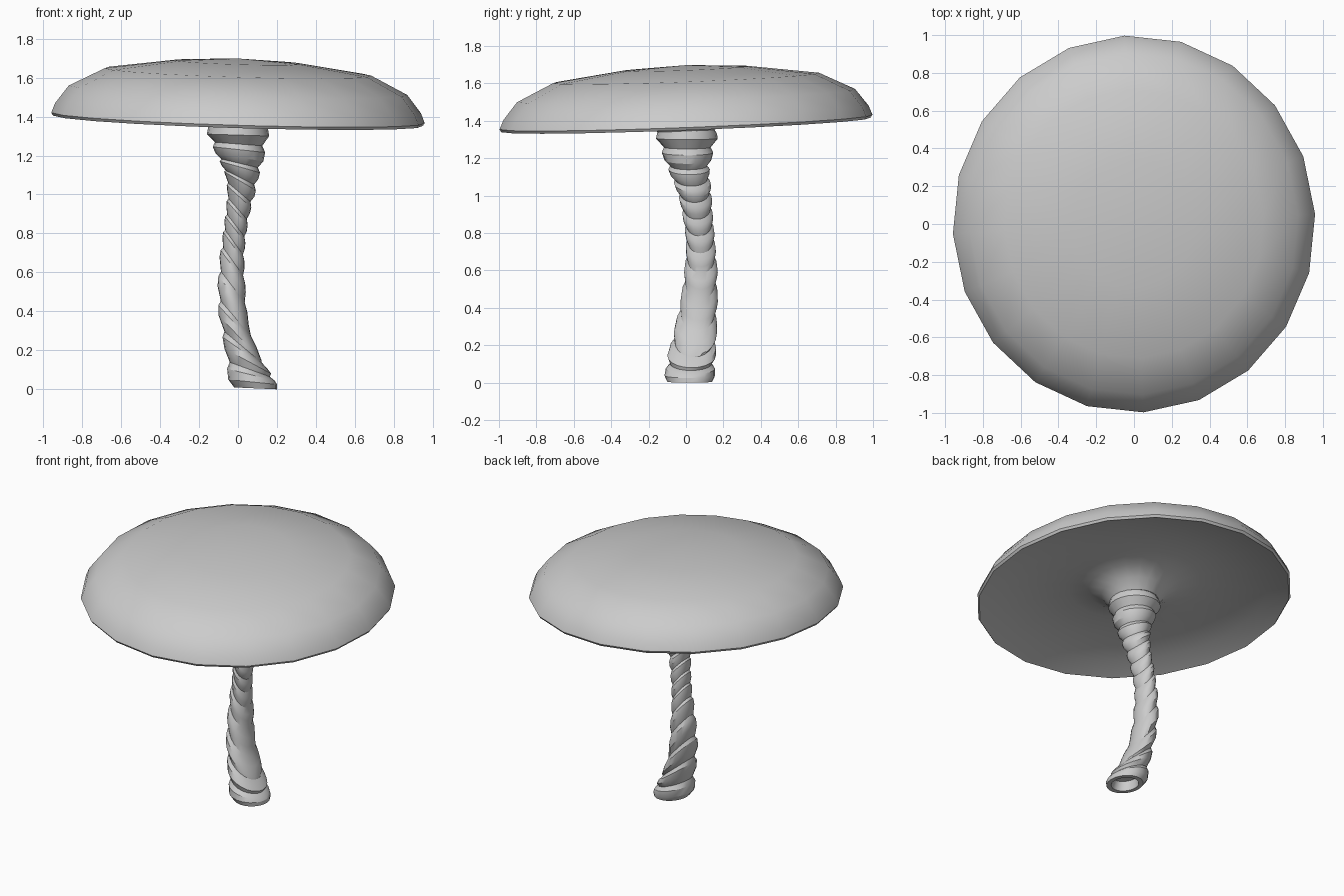
import bpy, bmesh
from math import sin, cos, tau, radians

if "Cube" in bpy.data.objects:
    bpy.data.objects.remove(bpy.data.objects["Cube"])


def loft(name, rings, angle, cap_start=False, cap_end=False):
    """Skin a list of point rings into one object."""
    bm = bmesh.new()
    loops = [[bm.verts.new(p) for p in ring] for ring in rings]
    n = len(rings[0])
    for a, b in zip(loops, loops[1:]):
        for i in range(n):
            j = (i + 1) % n
            bm.faces.new((a[i], a[j], b[j], b[i]))
    if cap_start:
        bm.faces.new(loops[0])
    if cap_end:
        bm.faces.new(loops[-1])
    bmesh.ops.remove_doubles(bm, verts=bm.verts, dist=0.0005)
    bmesh.ops.recalc_face_normals(bm, faces=bm.faces)
    mesh = bpy.data.meshes.new(name)
    bm.to_mesh(mesh)
    bm.free()
    obj = bpy.data.objects.new(name, mesh)
    bpy.context.collection.objects.link(obj)
    bpy.ops.object.select_all(action='DESELECT')
    obj.select_set(True)
    bpy.context.view_layer.objects.active = obj
    bpy.ops.object.shade_smooth_by_angle(angle=radians(angle))
    return obj


# Cap: 20-sided dome, slightly oval and tilted, hollow underneath with a funnel to the stem
def cap_ring(r, h):
    pts = []
    for i in range(20):
        a = radians(93) + tau * i / 20
        x, y = r * cos(a), 1.04 * r * sin(a)
        pts.append((x, y, 1.378 + h - 0.03 * x + 0.038 * y))
    return pts


cap_profile = [(0, 0.32), (0.325, 0.302), (0.685, 0.251), (0.87, 0.157), (0.94, 0.065),
               (0.96, 0.015), (0.95, 0.0), (0.82, 0.05), (0.6, 0.09), (0.4, 0.095),
               (0.28, 0.075), (0.2, 0.03), (0.15, -0.03)]
loft("cap", [cap_ring(r, h) for r, h in cap_profile], 45, cap_end=True)

# Stem: stacked tilted collars (left x, left z, right x, right z, centre y, half width y)
collars = [(-0.05, 0.05, 0.2, 0.025, 0.02, 0.135),
           (-0.07, 0.21, 0.17, 0.08, 0.03, 0.13),
           (-0.1, 0.38, 0.12, 0.15, 0.05, 0.115),
           (-0.105, 0.53, 0.055, 0.33, 0.07, 0.1),
           (-0.095, 0.68, 0.04, 0.5, 0.08, 0.09),
           (-0.08, 0.78, 0.033, 0.62, 0.08, 0.08),
           (-0.07, 0.86, 0.035, 0.72, 0.075, 0.078),
           (-0.06, 0.94, 0.045, 0.81, 0.065, 0.08),
           (-0.055, 1.02, 0.06, 0.9, 0.055, 0.085),
           (-0.065, 1.1, 0.085, 0.99, 0.04, 0.095),
           (-0.085, 1.15, 0.105, 1.08, 0.02, 0.105),
           (-0.115, 1.21, 0.13, 1.17, 0.01, 0.125),
           (-0.16, 1.31, 0.16, 1.3, 0.005, 0.165)]


def stem_ring(c, scale=1.0):
    xl, zl, xr, zr, yc, ry = c
    pts = []
    for i in range(20):
        a = tau * i / 20
        u, v = scale * cos(a), scale * sin(a)
        pts.append(((xl + xr) / 2 + u * (xr - xl) / 2, yc + v * ry,
                    (zl + zr) / 2 + u * (zr - zl) / 2))
    return pts


base = (-0.02, 0.01, 0.2, 0.0, 0.02, 0.12)
recess = (-0.02, 0.08, 0.18, 0.05, 0.02, 0.11)
rings = [stem_ring(recess, 0.7), stem_ring(base, 0.75), stem_ring(base)]
for a, b in zip(collars, collars[1:]):
    mix = lambda t: [p + (q - p) * t for p, q in zip(a, b)]
    # lip, upper edge of the band, then the groove under the next lip
    rings += [stem_ring(a), stem_ring(mix(0.35), 0.99), stem_ring(mix(0.6), 0.84)]
rings += [stem_ring(collars[-1]),
          stem_ring((-0.155, 1.335, 0.155, 1.33, 0.005, 0.16)),
          stem_ring((-0.15, 1.36, 0.15, 1.355, 0.0, 0.15))]
loft("stem", rings, 28, cap_start=True, cap_end=True)
